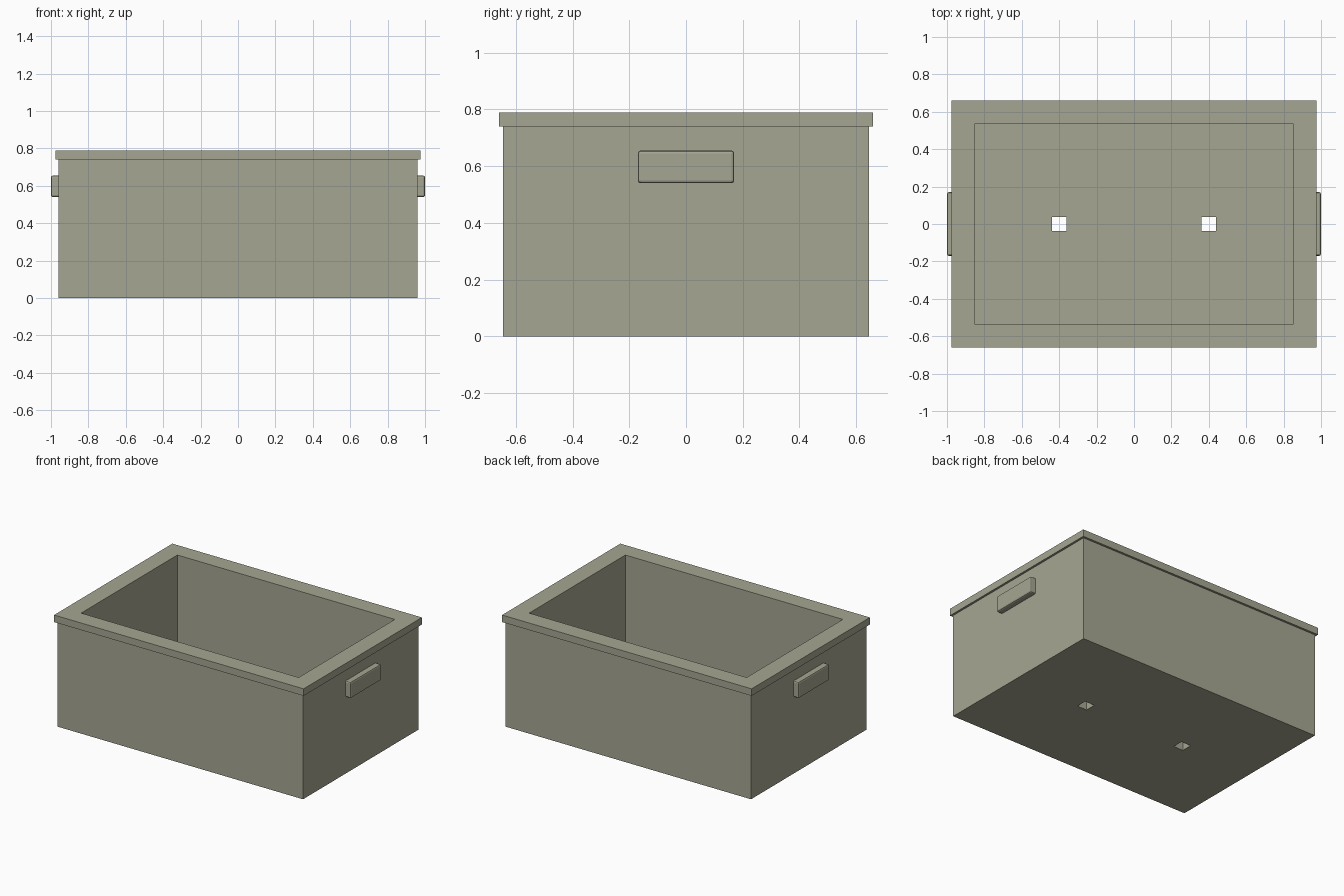
import bpy, bmesh

if "Cube" in bpy.data.objects:
    bpy.data.objects.remove(bpy.data.objects["Cube"])

mat = bpy.data.materials.new("olive grey")
mat.diffuse_color = (0.38, 0.38, 0.29, 1)
mat.use_nodes = True
mat.node_tree.nodes["Principled BSDF"].inputs["Base Color"].default_value = mat.diffuse_color


def finish(name, bm):
    bmesh.ops.recalc_face_normals(bm, faces=bm.faces)
    mesh = bpy.data.meshes.new(name)
    bm.to_mesh(mesh)
    bm.free()
    mesh.materials.append(mat)
    obj = bpy.data.objects.new(name, mesh)
    bpy.context.collection.objects.link(obj)
    return obj


def box(name, x0, x1, y0, y1, z0, z1, bevel=0):
    bm = bmesh.new()
    bmesh.ops.create_cube(bm, size=1)
    for v in bm.verts:
        v.co = (x1 if v.co.x > 0 else x0,
                y1 if v.co.y > 0 else y0,
                z1 if v.co.z > 0 else z0)
    if bevel:
        bmesh.ops.bevel(bm, geom=bm.edges[:], offset=bevel, segments=2,
                        profile=0.5, affect='EDGES')
    return finish(name, bm)


def ring(name, ox, oy, ix, iy, z0, z1):
    """Rectangular frame with a mitred square section."""
    bm = bmesh.new()
    corners = [(-1, -1), (1, -1), (1, 1), (-1, 1)]
    section = [(ox, oy, z0), (ox, oy, z1), (ix, iy, z1), (ix, iy, z0)]
    loops = [[bm.verts.new((sx * x, sy * y, z)) for sx, sy in corners]
             for x, y, z in section]
    for k in range(4):
        a, b = loops[k], loops[(k + 1) % 4]
        for i in range(4):
            j = (i + 1) % 4
            bm.faces.new((a[i], a[j], b[j], b[i]))
    return finish(name, bm)


def cut(obj, cutter):
    mod = obj.modifiers.new("cut", 'BOOLEAN')
    mod.operation = 'DIFFERENCE'
    mod.solver = 'EXACT'
    mod.object = cutter
    bpy.context.view_layer.objects.active = obj
    bpy.ops.object.modifier_apply(modifier=mod.name)
    bpy.data.objects.remove(cutter, do_unlink=True)


# open tub with two square drain holes
tub = box("tub", -0.96, 0.96, -0.645, 0.645, 0, 0.74)
cut(tub, box("cavity_cutter", -0.85, 0.85, -0.537, 0.537, 0.1, 1))
for x in (-0.4, 0.4):
    cut(tub, box("drain_cutter", x - 0.038, x + 0.038, -0.038, 0.038, -0.1, 0.3))

# overhanging rim
ring("rim", 0.975, 0.66, 0.85, 0.537, 0.74, 0.79)

# end handles with softened edges
for side, s in (("left", -1), ("right", 1)):
    xs = sorted((s * 0.94, s * 1.0))
    box(side + "_handle", xs[0], xs[1], -0.17, 0.17, 0.54, 0.655, bevel=0.01)
